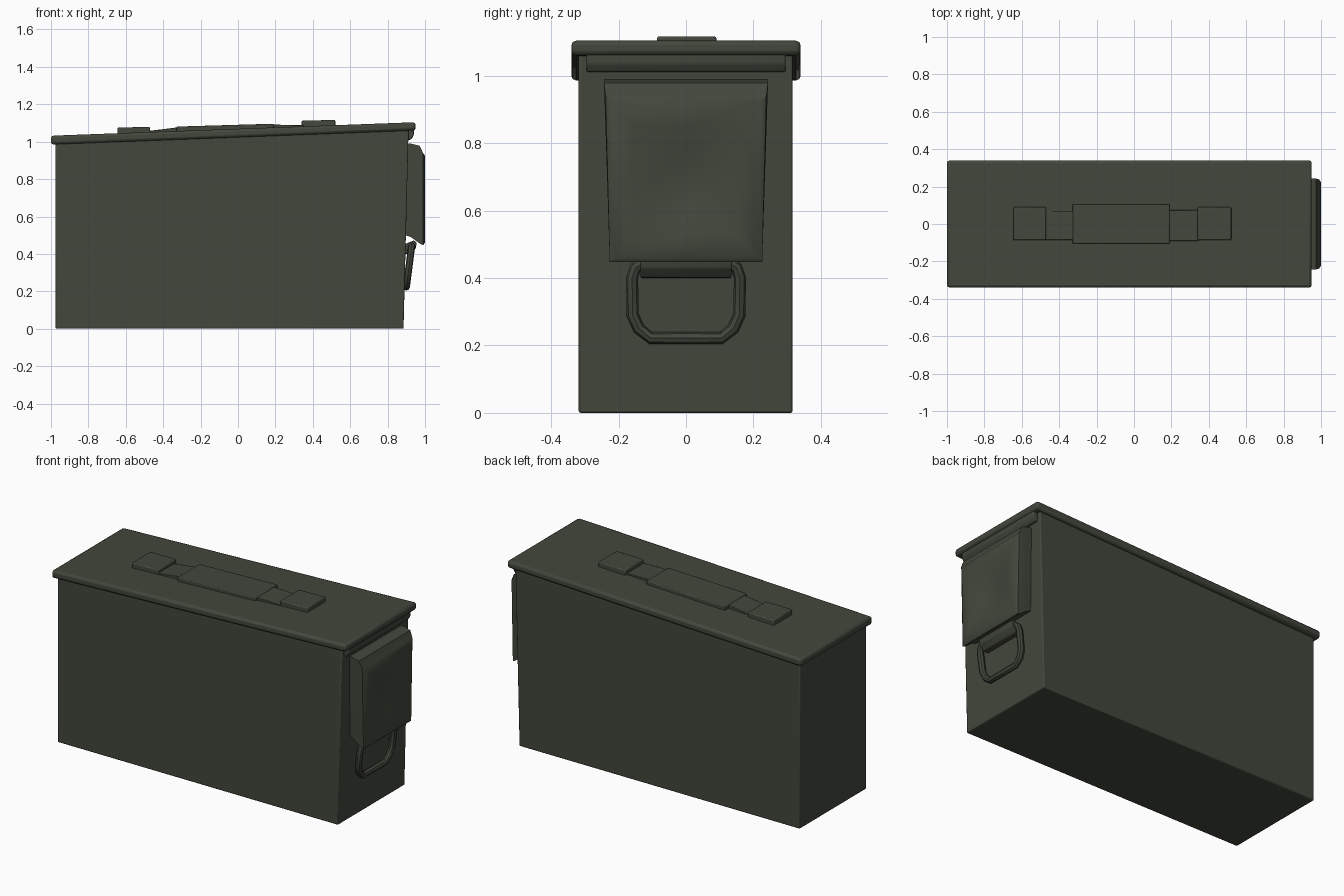
import bpy, bmesh, math

if "Cube" in bpy.data.objects:
    bpy.data.objects.remove(bpy.data.objects["Cube"])

paint = bpy.data.materials.new("olive drab paint")
paint.diffuse_color = (0.055, 0.063, 0.045, 1)
paint.use_nodes = True
paint.node_tree.nodes["Principled BSDF"].inputs["Base Color"].default_value = paint.diffuse_color


def finish(name, bm, bevel=0.0, segments=2):
    """Turn a bmesh into a named, painted object with softened edges."""
    bmesh.ops.recalc_face_normals(bm, faces=bm.faces[:])
    mesh = bpy.data.meshes.new(name)
    bm.to_mesh(mesh)
    bm.free()
    mesh.materials.append(paint)
    ob = bpy.data.objects.new(name, mesh)
    bpy.context.collection.objects.link(ob)
    if bevel:
        mod = ob.modifiers.new("soft_edges", 'BEVEL')
        mod.width = bevel
        mod.segments = segments
    bpy.ops.object.select_all(action='DESELECT')
    ob.select_set(True)
    bpy.context.view_layer.objects.active = ob
    bpy.ops.object.shade_smooth_by_angle(angle=math.radians(40))
    return ob


def prism(name, profile, y0, y1, bevel=0.0):
    """Extrude an x-z profile from y0 to y1."""
    bm = bmesh.new()
    a = [bm.verts.new((x, y0, z)) for x, z in profile]
    b = [bm.verts.new((x, y1, z)) for x, z in profile]
    bm.faces.new(a)
    bm.faces.new(b[::-1])
    n = len(a)
    for i in range(n):
        j = (i + 1) % n
        bm.faces.new((a[i], a[j], b[j], b[i]))
    return finish(name, bm, bevel)


def lid_z(x):
    return 1.032 + (x + 1) * 0.037


# Box body with a slightly leaning latch end
prism("box_body", [(-0.975, 0), (0.885, 0), (0.912, 1.07), (-0.975, 1.0)],
      -0.318, 0.316, 0.006)

# Sloping lid and the lip under its latch end
prism("lid", [(-1.0, 0.985), (-1.0, lid_z(-1)), (0.95, lid_z(0.95)),
              (0.95, 1.06)], -0.34, 0.34, 0.014)
prism("lid_end_lip", [(0.89, 1.01), (0.925, 1.01), (0.94, 1.035),
                      (0.94, 1.075), (0.89, 1.075)], -0.295, 0.295, 0.006)


# Carrying handle lying on the lid: heights are measured above the lid
def lid_plate(name, x0, x1, h0, h1, y0, y1, bevel):
    prism(name, [(x0, lid_z(x0) - 0.01), (x0, lid_z(x0) + h0),
                 (x1, lid_z(x1) + h1), (x1, lid_z(x1) - 0.01)], y0, y1, bevel)


lid_plate("handle_bracket_rear", -0.645, -0.47, 0.031, 0.027, -0.086, 0.09, 0.006)
lid_plate("handle_strap_rear", -0.48, -0.32, 0.006, 0.020, -0.085, 0.07, 0.003)
lid_plate("handle_grip", -0.33, 0.19, 0.024, 0.020, -0.105, 0.105, 0.005)
lid_plate("handle_strap_front", 0.18, 0.35, 0.016, 0.006, -0.09, 0.075, 0.003)
lid_plate("handle_bracket_front", 0.34, 0.52, 0.031, 0.028, -0.086, 0.09, 0.006)


# Latch plate: stacked eight-point rings, ending in a round dent
def frame_ring(bm, x, top, bottom, z0, z1):
    """Ring of corners and edge midpoints, given half widths and heights."""
    zm, mid = (z0 + z1) / 2, (top + bottom) / 2
    pts = [(top, z1), (0, z1), (-top, z1), (-mid, zm),
           (-bottom, z0), (0, z0), (bottom, z0), (mid, zm)]
    return [bm.verts.new((x, y, z)) for y, z in pts]


bm = bmesh.new()
rings = [frame_ring(bm, 0.895, 0.243, 0.222, 0.50, 0.99),
         frame_ring(bm, 0.925, 0.243, 0.224, 0.49, 0.99),
         frame_ring(bm, 0.972, 0.243, 0.226, 0.455, 0.978),
         frame_ring(bm, 0.990, 0.238, 0.226, 0.447, 0.938),
         frame_ring(bm, 1.000, 0.222, 0.212, 0.460, 0.925),
         frame_ring(bm, 0.999, 0.155, 0.150, 0.530, 0.850)]
rings.append([bm.verts.new((0.972, 0.086 * math.cos(math.radians(45 + 45 * i)),
                            0.682 + 0.086 * math.sin(math.radians(45 + 45 * i))))
              for i in range(8)])
for a, b in zip(rings, rings[1:]):
    for i in range(8):
        j = (i + 1) % 8
        bm.faces.new((a[i], a[j], b[j], b[i]))
bm.faces.new(rings[0])
bm.faces.new(rings[-1])
finish("latch_plate", bm)

# Bracket that holds the pull ring
prism("ring_bracket", [(0.885, 0.40), (0.925, 0.402), (0.95, 0.43),
                       (0.956, 0.46), (0.94, 0.472), (0.885, 0.45)],
      -0.135, 0.135, 0.004)

# D-shaped pull ring: eight-sided tube swept along a mirrored path
half = [(0.0, 0.222), (0.105, 0.222), (0.14, 0.25), (0.158, 0.29),
        (0.16, 0.40), (0.15, 0.43), (0.125, 0.445)]
path = [(-y, z) for y, z in half[:0:-1]] + half
bm = bmesh.new()
loops = []
for i, (y, z) in enumerate(path):
    p, q = path[max(i - 1, 0)], path[min(i + 1, len(path) - 1)]
    dy, dz = q[0] - p[0], q[1] - p[1]
    length = math.hypot(dy, dz)
    ny, nz = dz / length, -dy / length
    xc = 0.900 + (z - 0.222) * 0.13
    loops.append([bm.verts.new((xc + 0.019 * math.sin(t),
                                y + ny * 0.018 * math.cos(t),
                                z + nz * 0.018 * math.cos(t)))
                  for t in [k * math.tau / 8 for k in range(8)]])
for a, b in zip(loops, loops[1:]):
    for i in range(8):
        j = (i + 1) % 8
        bm.faces.new((a[i], a[j], b[j], b[i]))
bm.faces.new(loops[0])
bm.faces.new(loops[-1])
finish("pull_ring", bm)
